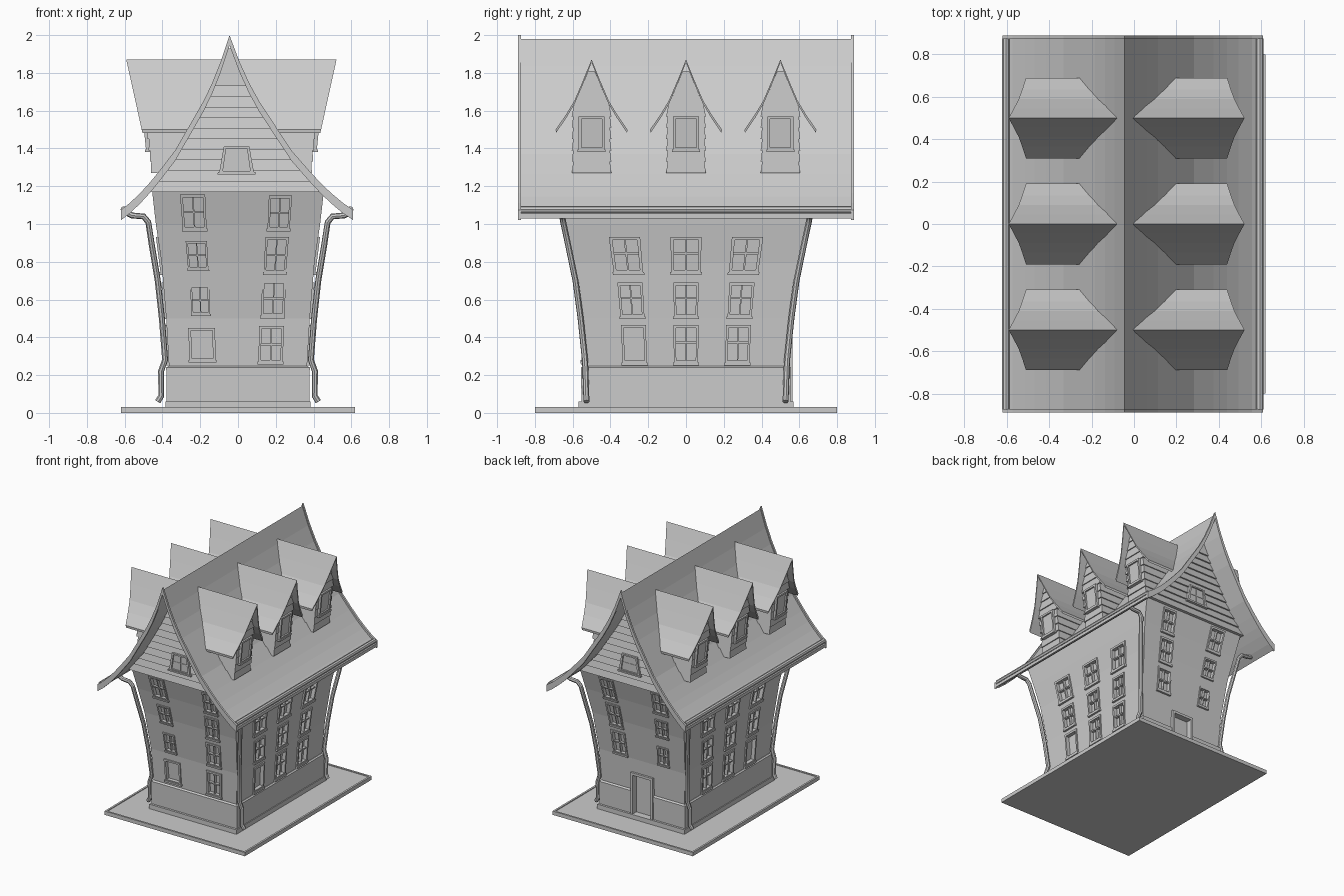
import bpy, bmesh
from mathutils import Vector

if "Cube" in bpy.data.objects:
    bpy.data.objects.remove(bpy.data.objects["Cube"])

stone = bpy.data.materials.new("plain_grey")
stone.use_nodes = True
GREY = (0.6, 0.6, 0.6, 1)
stone.diffuse_color = GREY
stone.node_tree.nodes["Principled BSDF"].inputs["Base Color"].default_value = GREY


def interp(pts, v):
    for (a, b), (c, d) in zip(pts, pts[1:]):
        if v <= c:
            return b + (d - b) * (v - a) / (c - a)
    return pts[-1][1]


def add_object(name, data):
    ob = bpy.data.objects.new(name, data)
    bpy.context.collection.objects.link(ob)
    data.materials.clear()
    data.materials.append(stone)
    return ob


def build(name, solids):
    """Each solid is (rings, looped): rings are skinned, then capped unless looped."""
    bm = bmesh.new()
    for rings, looped in solids:
        vs = [[bm.verts.new(p) for p in r] for r in rings]
        n = len(vs[0])
        pairs = list(zip(vs, vs[1:])) + ([(vs[-1], vs[0])] if looped else [])
        for a, b in pairs:
            for i in range(n):
                j = (i + 1) % n
                bm.faces.new((a[i], a[j], b[j], b[i]))
        if not looped:
            bm.faces.new(vs[0])
            bm.faces.new(vs[-1])
    bmesh.ops.recalc_face_normals(bm, faces=bm.faces)
    me = bpy.data.meshes.new(name)
    bm.to_mesh(me)
    bm.free()
    return add_object(name, me)


def rect(x0, x1, y0, y1, z):
    return [(x0, y0, z), (x1, y0, z), (x1, y1, z), (x0, y1, z)]


def sym(x, y, z):
    return rect(-x, x, -y, y, z)


# Flared wall profile: half width and half depth by height
WX = [(0.03, 0.36), (0.24, 0.365), (0.5, 0.38), (0.8, 0.405), (1.0, 0.435), (1.18, 0.455)]
WY = [(0.03, 0.53), (0.24, 0.54), (0.5, 0.555), (0.75, 0.59), (1.0, 0.645), (1.18, 0.695)]
wx = lambda z: interp(WX, z)
wy = lambda z: interp(WY, z)

# Sweeping roof profile: fraction of the half span against height
ROOF = [(0, 2.0), (0.08, 1.86), (0.16, 1.745), (0.24, 1.65), (0.32, 1.57), (0.41, 1.48),
        (0.5, 1.39), (0.64, 1.285), (0.74, 1.215), (0.82, 1.165), (0.92, 1.11), (1, 1.075)]
ROOF_INV = [(z, t) for t, z in reversed(ROOF)]
RIDGE, SPAN = -0.045, {1: 0.655, -1: 0.575}


def roof_x(side, z):
    return RIDGE + side * SPAN[side] * max(0, interp(ROOF_INV, z))


def roof_section(top, bottom, y):
    line = [(RIDGE - SPAN[-1] * t, z) for t, z in reversed(ROOF)]
    line += [(RIDGE + SPAN[1] * t, z) for t, z in ROOF[1:]]
    return [(x, y, z - top) for x, z in line] + [(x, y, z - bottom) for x, z in reversed(line)]


# Windows are laid on a wall through a map (across, up, outward) -> point
WALLS = {
    "front": lambda u, z, d: (u, -wy(z) - d, z),
    "back": lambda u, z, d: (u, wy(z) + d, z),
    "right": lambda u, z, d: (wx(z) + d, u, z),
    "left": lambda u, z, d: (-wx(z) - d, u, z),
}


def window(name, P, quad, depth=-0.02, out=0.01, bars=True, bar_z=0.5):
    bl, br, tr, tl = [Vector(q) for q in quad]

    def at(s, t):
        return bl.lerp(br, s).lerp(tl.lerp(tr, s), t)

    def patch(s0, s1, t0, t1, d):
        return [P(*at(s, t), d) for s, t in ((s0, t0), (s1, t0), (s1, t1), (s0, t1))]

    e, f = 0.1, 0.08
    solids = [([patch(0, 1, 0, 1, depth), patch(0, 1, 0, 1, out),
                patch(e, 1 - e, f, 1 - f, out), patch(e, 1 - e, f, 1 - f, depth)], True)]
    if bars:
        for a in ((0.47, 0.53, f, 1 - f), (e, 1 - e, bar_z - 0.025, bar_z + 0.025)):
            solids.append(([patch(*a, depth), patch(*a, out - 0.008)], False))
    # sill
    a = (-0.04, 1.04, -0.05, 0.03)
    solids.append(([patch(*a, 0), patch(*a, out + 0.006)], False))
    build(name, solids)
    m = 0.02
    return ([patch(m, 1 - m, m, 1 - m, depth), patch(m, 1 - m, m, 1 - m, 0.06)], False)


def flared(u0, u1, z0, z1, width):
    k = width((z0 + z1) / 2)
    return [(u * width(z) / k, z) for u, z in ((u0, z0), (u1, z0), (u1, z1), (u0, z1))]


cuts = []
END_LEFT = [(-0.30, -0.17, 0.97, 1.155), (-0.27, -0.16, 0.76, 0.91), (-0.25, -0.15, 0.52, 0.675)]
END_RIGHT = [(0.16, 0.28, 0.97, 1.15), (0.14, 0.26, 0.74, 0.93), (0.125, 0.25, 0.51, 0.70)]
LOW = [(-0.26, -0.12, 0.275, 0.45), (0.11, 0.24, 0.265, 0.46)]
for wall in ("front", "back"):
    for i, w in enumerate(END_LEFT + END_RIGHT + (LOW if wall == "front" else [])):
        cuts.append(window(f"{wall}_window_{i + 1}", WALLS[wall], flared(*w, wx),
                           bars=w != LOW[0]))
SIDE = [(0.74, 0.93, 0.08, 0.315), (0.505, 0.69, 0.065, 0.29), (0.26, 0.465, 0.065, 0.275)]
for wall in ("right", "left"):
    for r, (z0, z1, half, pitch) in enumerate(SIDE):
        for c in (-1, 0, 1):
            cuts.append(window(f"{wall}_window_{r + 1}_{c + 2}", WALLS[wall],
                               flared(c * pitch - half, c * pitch + half, z0, z1, wy),
                               bars=(r, c) != (2, -1), bar_z=0.55))

# Back door with frame
DOOR = (-0.1, 0.095, 0.06, 0.39)
door_cut = ([rect(DOOR[0], DOOR[1], 0.515, 0.75, z) for z in DOOR[2:]], False)
cuts.append(door_cut)
jamb = lambda x0, x1, z0, z1: ([rect(x0, x1, 0.51, 0.565, z0), rect(x0, x1, 0.51, 0.565, z1)], False)
build("back_door_frame", [jamb(-0.1, -0.082, 0.06, 0.39), jamb(0.077, 0.095, 0.06, 0.39),
                          jamb(-0.082, 0.077, 0.37, 0.39)])
build("back_door", [([rect(-0.06, 0.055, 0.51, 0.522, 0.08), rect(-0.06, 0.055, 0.51, 0.522, 0.35)], False)])


def carve(ob, solids):
    cutter = build("cutter", solids)
    cutter.hide_render = True
    mod = ob.modifiers.new("openings", "BOOLEAN")
    mod.operation, mod.solver, mod.object = "DIFFERENCE", "EXACT", cutter
    bpy.context.view_layer.update()
    done = bpy.data.meshes.new_from_object(ob.evaluated_get(bpy.context.evaluated_depsgraph_get()))
    ob.modifiers.clear()
    ob.data = done
    bpy.data.objects.remove(cutter)


# Base slab with raised rim, plinth, dado and walls
build("base_slab", [([sym(0.62, 0.8, 0), sym(0.62, 0.8, 0.03), sym(0.605, 0.785, 0.03),
                      sym(0.605, 0.785, 0.024)], False)])
build("plinth", [([sym(0.385, 0.57, 0.02), sym(0.385, 0.57, 0.06)], False)])
dado = build("dado", [([sym(0.378, 0.553, 0.06), sym(0.38, 0.557, 0.24), sym(0.37, 0.545, 0.247)], False)])
carve(dado, [door_cut])
walls = build("walls", [([sym(x, wy(z), z) for z, x in WX], False)])
carve(walls, cuts)

# Lapped gable boards running through the attic
STEP, boards = 0.056, []
for i in range(10):
    z0 = 1.17 + i * STEP
    boards.append(([rect(roof_x(-1, z + 0.05), roof_x(1, z + 0.05), -y, y, z)
                    for z, y in ((z0, 0.716), (z0 + STEP, 0.704))], False))
boards.append(([rect(roof_x(-1, z + 0.05), roof_x(1, z + 0.05), -y, y, z)
                for z, y in ((1.73, 0.716), (1.8, 0.71), (1.93, 0.704))], False))
build("gable_boards", boards)
for name, s in (("front", -1), ("back", 1)):
    P = lambda u, z, d, s=s: (u, s * (0.712 + d), z)
    window(f"{name}_gable_window", P, [(-0.1, 1.27), (0.085, 1.27), (0.06, 1.41), (-0.075, 1.41)],
           out=0.016)
    build(f"{name}_gable_pane", [([[P(u, z, d) for u, z in ((-0.09, 1.28), (0.075, 1.28),
                                  (0.055, 1.4), (-0.07, 1.4))] for d in (-0.01, 0.005)], False)])

# Main roof, barge boards and gutters
build("roof", [([roof_section(0.02, 0.045, y) for y in (-0.88, 0.88)], False)])
build("barge_boards", [([roof_section(0, 0.055, s * y) for y in (0.874, 0.89)], False) for s in (-1, 1)])

# Dormers
HOOD = [(0, 1.872), (0.045, 1.76), (0.09, 1.655), (0.135, 1.58), (0.19, 1.5)]
HOOD_INV = [(z, y) for y, z in reversed(HOOD)]
hood_x = lambda z: 0.44 + (z - 1.5) * 0.22
face_x = lambda z: 0.385 + (z - 1.29) * 0.1
for side, label in ((1, "right"), (-1, "left")):
    out_x = lambda x, s=side: x if s > 0 else -0.07 - x
    for n, yc in enumerate((-0.5, 0, 0.5)):
        tag = f"{label}_dormer_{n + 1}"
        prof = [(-y, z) for y, z in reversed(HOOD)] + HOOD[1:]
        shell = prof + [(y * 0.99, z - 0.018) for y, z in reversed(prof)]
        build(tag + "_roof", [([[(out_x(hood_x(z)), yc + y, z) for y, z in shell],
                                [(roof_x(side, z + 0.02) - side * 0.02, yc + y, z) for y, z in shell]], False)])
        boards, z0 = [], 1.27
        while z0 < 1.8:
            ring = []
            for z, lap in ((z0, 0.008), (z0 + 0.06, 0)):
                h = min(0.105 - 0.008 + lap, interp(HOOD_INV, max(z + 0.02, 1.5)))
                ring.append(rect(roof_x(side, z + 0.02) - side * 0.03, out_x(face_x(z) + lap), yc - h, yc + h, z))
            boards.append((ring, False))
            z0 += 0.06
        build(tag + "_wall", boards)
        P = lambda u, z, d, s=side, o=out_x: (o(face_x(z) + d), u, z)
        window(tag + "_window", P, [(yc - 0.068, 1.39), (yc + 0.068, 1.39), (yc + 0.068, 1.57),
                                    (yc - 0.068, 1.57)], depth=-0.01, out=0.022, bars=False)
        build(tag + "_pane", [([[P(yc + a * 0.06, z, d) for a, z in ((-1, 1.4), (1, 1.4), (1, 1.56), (-1, 1.56))]
                                for d in (0, 0.01)], False)])


# Gutters and corner downpipes
def pipe(name, points, radius):
    cu = bpy.data.curves.new(name, "CURVE")
    cu.dimensions, cu.bevel_depth, cu.bevel_resolution, cu.use_fill_caps = "3D", radius, 2, True
    sp = cu.splines.new("POLY")
    sp.points.add(len(points) - 1)
    for p, co in zip(sp.points, points):
        p.co = (*co, 1)
    tmp = bpy.data.objects.new(name + "_path", cu)
    bpy.context.collection.objects.link(tmp)
    bpy.context.view_layer.update()
    me = bpy.data.meshes.new_from_object(tmp.evaluated_get(bpy.context.evaluated_depsgraph_get()))
    bpy.data.objects.remove(tmp)
    ob = add_object(name, me)
    bpy.ops.object.select_all(action="DESELECT")
    ob.select_set(True)
    bpy.context.view_layer.objects.active = ob
    bpy.ops.object.shade_smooth_by_angle()


DOWN = [(0.59, 0.655, 1.06), (0.56, 0.655, 1.045), (0.5, 0.655, 1.04), (0.475, 0.65, 1.01),
        (0.455, 0.622, 0.88), (0.425, 0.585, 0.7), (0.403, 0.558, 0.5), (0.386, 0.535, 0.28),
        (0.408, 0.532, 0.22), (0.406, 0.528, 0.09), (0.425, 0.526, 0.06)]
for sx, label in ((1, "right"), (-1, "left")):
    gx = RIDGE + sx * (SPAN[sx] - 0.016)
    pipe(f"{label}_gutter", [(gx, -0.875, 1.076), (gx, 0.875, 1.076)], 0.018)
    for sy, end in ((-1, "front"), (1, "back")):
        pipe(f"{end}_{label}_downpipe", [(sx * x, sy * y, z) for x, y, z in DOWN], 0.016)
